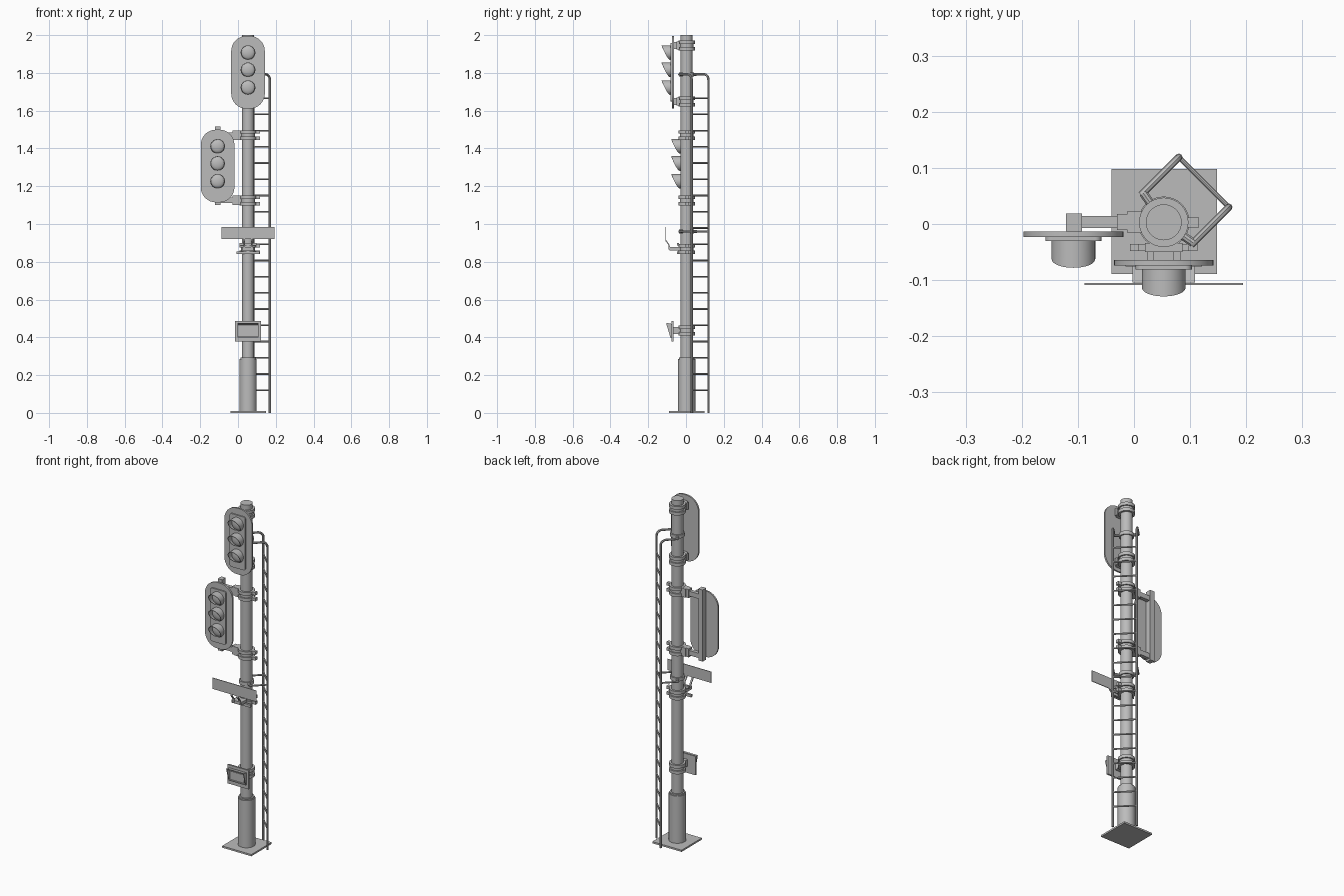
import bpy, bmesh, math
from mathutils import Vector, Matrix

cube = bpy.data.objects.get("Cube")
if cube:
    bpy.data.objects.remove(cube, do_unlink=True)

grey = bpy.data.materials.new("galvanised_grey")
grey.use_nodes = True
grey.diffuse_color = (0.5, 0.5, 0.5, 1)
grey.node_tree.nodes["Principled BSDF"].inputs["Base Color"].default_value = (0.5, 0.5, 0.5, 1)

PX, PY, PR = 0.053, 0.003, 0.032  # pole centre and radius


def finish(name, bm, smooth=False):
    bmesh.ops.recalc_face_normals(bm, faces=bm.faces)
    mesh = bpy.data.meshes.new(name)
    bm.to_mesh(mesh)
    bm.free()
    mesh.materials.append(grey)
    obj = bpy.data.objects.new(name, mesh)
    bpy.context.collection.objects.link(obj)
    if smooth:
        bpy.ops.object.select_all(action='DESELECT')
        obj.select_set(True)
        bpy.context.view_layer.objects.active = obj
        bpy.ops.object.shade_smooth_by_angle(angle=math.radians(35))
    return obj


def box(name, x0, x1, y0, y1, z0, z1):
    bm = bmesh.new()
    size = Matrix.Diagonal((x1 - x0, y1 - y0, z1 - z0, 1))
    mid = Matrix.Translation(((x0 + x1) / 2, (y0 + y1) / 2, (z0 + z1) / 2))
    bmesh.ops.create_cube(bm, size=1, matrix=mid @ size)
    return finish(name, bm)


def rod(name, a, b, r, sides=24):
    a, b = Vector(a), Vector(b)
    bm = bmesh.new()
    turn = (b - a).to_track_quat('Z', 'Y').to_matrix().to_4x4()
    bmesh.ops.create_cone(bm, cap_ends=True, segments=sides, radius1=r, radius2=r,
                          depth=(b - a).length, matrix=Matrix.Translation((a + b) / 2) @ turn)
    return finish(name, bm, True)


def pole_ring(name, z0, z1, r):
    return rod(name, (PX, PY, z0), (PX, PY, z1), r, 32)


def extrude(name, points, move, smooth=False):
    bm = bmesh.new()
    face = bm.faces.new([bm.verts.new(p) for p in points])
    out = bmesh.ops.extrude_face_region(bm, geom=[face])["geom"]
    bmesh.ops.translate(bm, vec=move, verts=[v for v in out if isinstance(v, bmesh.types.BMVert)])
    return finish(name, bm, smooth)


def rounded_plate(name, cx, cz, y, w, h, r, depth):
    pts = []
    for i, (sx, sz) in enumerate([(1, 1), (-1, 1), (-1, -1), (1, -1)]):
        for k in range(9):
            a = math.pi / 2 * (i + k / 8)
            pts.append((cx + sx * (w / 2 - r) + r * math.cos(a), y,
                        cz + sz * (h / 2 - r) + r * math.sin(a)))
    return extrude(name, pts, (0, -depth, 0), True)


def visor(name, x, y, z, r=0.039, reach=0.045):
    # open hood, long at the top and cut back to nothing at the bottom
    bm = bmesh.new()
    n, rows = 32, []
    for i in range(n):
        a = 2 * math.pi * i / n
        d = 0.004 + reach * ((1 + math.sin(a)) / 2) ** 0.65
        rows.append([bm.verts.new((x + q * math.cos(a), y - e, z + q * math.sin(a)))
                     for q, e in ((r, 0), (r, d), (r - 0.003, d), (r - 0.003, 0))])
    for i in range(n):
        p, q = rows[i], rows[(i + 1) % n]
        for k in range(4):
            bm.faces.new((p[k], q[k], q[(k + 1) % 4], p[(k + 1) % 4]))
    finish(name, bm, True)


def lens(name, x, y, z):
    bm = bmesh.new()
    squash = Matrix.Translation((x, y, z)) @ Matrix.Diagonal((1, 0.4, 1, 1))
    bmesh.ops.create_uvsphere(bm, u_segments=24, v_segments=12, radius=0.036, matrix=squash)
    finish(name, bm, True)


def signal_head(name, cx, y, cz):
    rounded_plate(name + "_backboard", cx, cz, y, 0.178, 0.385, 0.08, 0.01)
    rounded_plate(name + "_housing", cx, cz, y - 0.01, 0.1, 0.31, 0.012, 0.007)
    for i, dz in enumerate((0.104, 0.013, -0.081)):
        visor(f"{name}_visor_{i}", cx, y - 0.016, cz + dz)
        lens(f"{name}_lens_{i}", cx, y - 0.016, cz + dz)


def clamp(name, z, ear=0):
    # two bands round the pole, with optional bolt ears on the side
    pole_ring(name + "_sleeve", z - 0.02, z + 0.02, 0.036)
    for s in (-1, 1):
        c = z + s * 0.017
        pole_ring(f"{name}_band_{s}", c - 0.009, c + 0.009, 0.044)
        if ear:
            box(f"{name}_ear_{s}", PX + 0.04, PX + 0.063, PY - 0.009, PY + 0.009, c - 0.009, c + 0.009)


def bent_rod(name, points, r):
    cu = bpy.data.curves.new(name, 'CURVE')
    cu.dimensions = '3D'
    cu.bevel_depth, cu.bevel_resolution = r, 2
    cu.use_fill_caps = True
    sp = cu.splines.new('POLY')
    sp.points.add(len(points) - 1)
    for p, co in zip(sp.points, points):
        p.co = (*co, 1)
    tmp = bpy.data.objects.new(name, cu)
    bpy.context.collection.objects.link(tmp)
    mesh = bpy.data.meshes.new_from_object(tmp.evaluated_get(bpy.context.evaluated_depsgraph_get()))
    bm = bmesh.new()
    bm.from_mesh(mesh)
    bpy.data.objects.remove(tmp, do_unlink=True)
    finish(name, bm, True)


# Base and pole
box("base_plate", -0.04, 0.148, -0.089, 0.098, 0, 0.01)
pole_ring("pole_foot", 0.01, 0.285, 0.046)
pole_ring("pole_foot_collar", 0.285, 0.293, 0.041)
pole_ring("pole", 0.29, 2.0, PR)

# Upper signal head with its two brackets
signal_head("upper_head", PX, -0.064, 1.803)
for z in (1.945, 1.648):
    clamp(f"upper_clamp_{z}", z)
    box(f"upper_bracket_{z}", PX - 0.018, PX + 0.018, -0.064, -0.045, z - 0.018, z + 0.018)
    box(f"upper_saddle_{z}", PX - 0.033, PX + 0.033, -0.05, -0.034, z - 0.021, z + 0.021)

# Side signal head, hung from arms on a square post
signal_head("side_head", -0.108, -0.013, 1.307)
box("side_post", -0.121, -0.093, -0.013, 0.019, 1.1, 1.517)
for z in (1.47, 1.125):
    clamp(f"side_clamp_{z}", z, ear=1)
    box(f"side_arm_{z}", -0.095, -0.028, -0.007, 0.014, z - 0.014, z + 0.014)
    box(f"side_bracket_{z}", -0.03, -0.01, -0.011, 0.018, z - 0.025, z + 0.025)
    box(f"side_saddle_{z}", -0.012, 0.018, -0.016, 0.023, z - 0.025, z + 0.025)

# Name board on a bent strap
box("sign_board", -0.088, 0.194, -0.109, -0.105, 0.92, 0.984)
clamp("sign_clamp", 0.868, ear=1)
for x in (PX - 0.025, PX + 0.015):
    strap = [(-0.105, 0.975), (-0.105, 0.915), (-0.087, 0.89), (-0.085, 0.877), (-0.04, 0.877),
             (-0.04, 0.865), (-0.092, 0.865), (-0.093, 0.89), (-0.109, 0.91), (-0.109, 0.975)]
    extrude("sign_strap", [(x, y, z) for y, z in strap], (0.01, 0, 0))
box("sign_bracket", PX - 0.03, PX + 0.03, -0.088, -0.035, 0.861, 0.878)
box("sign_saddle", PX - 0.06, PX + 0.06, -0.048, -0.036, 0.84, 0.855)
box("sign_saddle_upper", PX - 0.045, PX + 0.045, -0.048, -0.036, 0.885, 0.9)

# Small hooded indicator low on the pole
clamp("indicator_clamp", 0.437)
box("indicator_bracket", PX - 0.018, PX + 0.018, -0.068, -0.03, 0.418, 0.456)
box("indicator_back", PX - 0.068, PX + 0.068, -0.076, -0.066, 0.377, 0.487)
box("indicator_face", PX - 0.042, PX + 0.042, -0.081, -0.076, 0.41, 0.456)
hood = [(-0.076, 0.47), (-0.104, 0.476), (-0.104, 0.471), (-0.083, 0.4), (-0.076, 0.4)]
for s in (-1, 1):
    x = PX + s * 0.052
    extrude(f"indicator_cheek_{s}", [(x, y, z) for y, z in hood], (s * 0.004, 0, 0))
extrude("indicator_hood", [(PX - 0.055, y, z) for y, z in
        ((-0.076, 0.466), (-0.104, 0.472), (-0.104, 0.477), (-0.076, 0.471))], (0.11, 0, 0))
box("indicator_sill", PX - 0.055, PX + 0.055, -0.084, -0.076, 0.4, 0.405)

# Ladder set diagonally behind the pole, its rails bent over at the top
RAILS = ((0.080, 0.119), (0.169, 0.030))
TOP, BEND = 1.792, 0.03
to_pole = Vector((-0.7071, -0.7071, 0))
for i, (x, y) in enumerate(RAILS):
    foot = Vector((x, y, 0))
    path = [foot]
    for k in range(7):
        a = math.pi / 2 * k / 6
        path.append(foot + to_pole * BEND * (1 - math.cos(a)) + Vector((0, 0, TOP - BEND + BEND * math.sin(a))))
    path.append(foot + to_pole * 0.095 + Vector((0, 0, TOP)))
    bent_rod(f"ladder_rail_{i}", path, 0.0065)
    # lower standoff and the lugs holding both ties to the pole
    mid = foot + Vector((0, 0, 0.96))
    rod(f"ladder_standoff_{i}", mid, mid + to_pole * 0.095, 0.005, 10)
    for z in (TOP, 0.96):
        end = foot + to_pole * 0.09 + Vector((0, 0, z))
        rod(f"ladder_lug_{i}_{z}", end, (PX, PY, z), 0.008, 10)
for z in (TOP, 0.96):
    pole_ring(f"ladder_band_{z}", z - 0.01, z + 0.01, 0.039)
for i in range(19):
    z = 0.12 + i * 0.0859
    rod(f"ladder_rung_{i}", (*RAILS[0], z), (*RAILS[1], z), 0.0045, 10)
